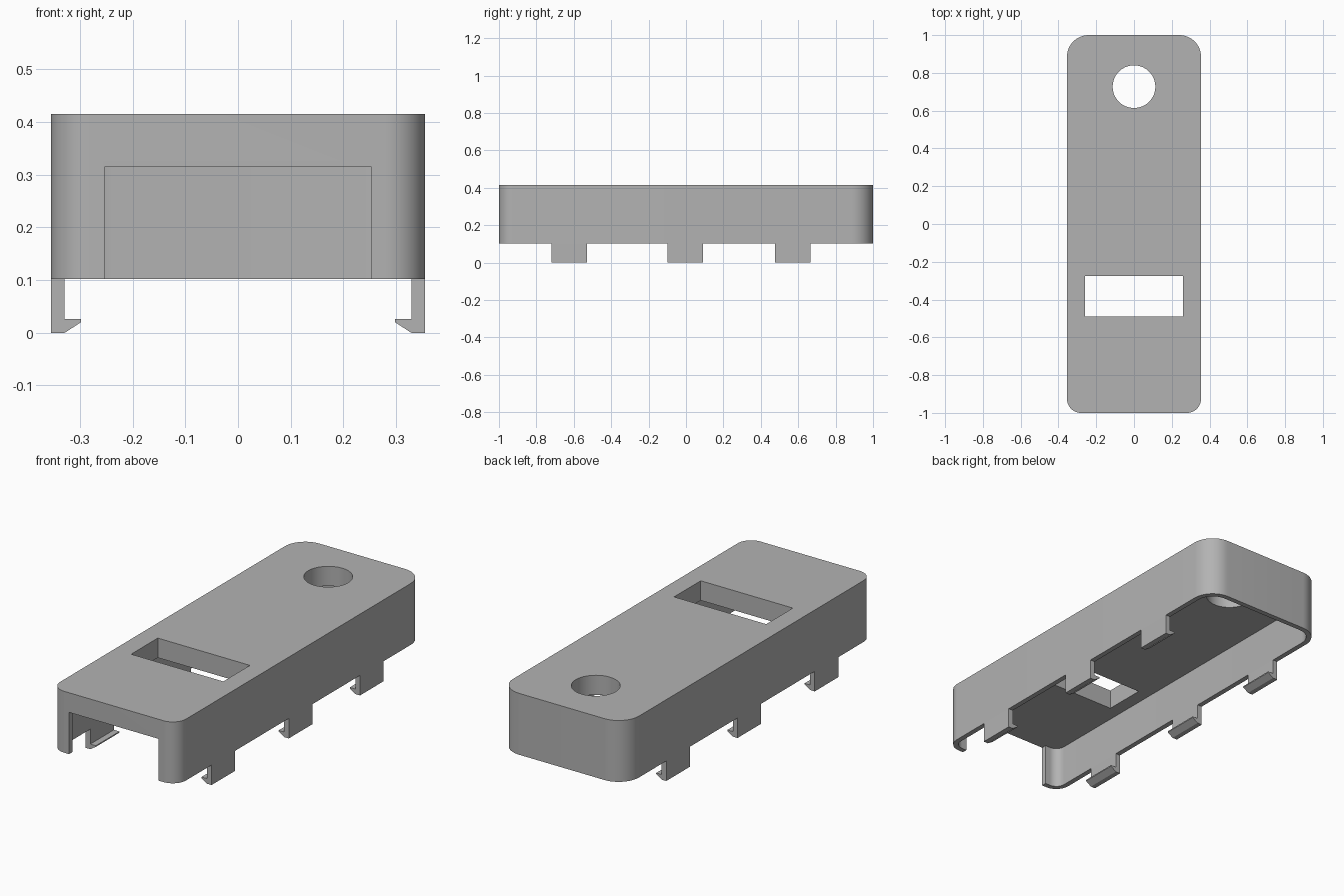
import bpy, bmesh, math
from mathutils import Vector

cube = bpy.data.objects.get("Cube")
if cube:
    bpy.data.objects.remove(cube, do_unlink=True)

GREY = (0.45, 0.45, 0.45, 1)
grey = bpy.data.materials.new("plain grey")
grey.use_nodes = True
grey.diffuse_color = GREY
grey.node_tree.nodes["Principled BSDF"].inputs["Base Color"].default_value = GREY

HALF_W, HALF_L = 0.355, 1.0
RIM, CEILING, TOP = 0.102, 0.315, 0.415
WALL = 0.026


def rounded_outline(half_w, half_l, front_r, back_r, steps=12):
    """Counter-clockwise rounded rectangle with separate front and back radii."""
    corners = [(1, 1, back_r), (-1, 1, back_r), (-1, -1, front_r), (1, -1, front_r)]
    points = []
    for i, (sx, sy, r) in enumerate(corners):
        for k in range(steps + 1):
            a = math.pi / 2 * (i + k / steps)
            points.append((sx * (half_w - r) + r * math.cos(a),
                           sy * (half_l - r) + r * math.sin(a)))
    return points


def rectangle(x0, x1, y0, y1):
    return [(x0, y0), (x1, y0), (x1, y1), (x0, y1)]


def prism(name, points, start, end, along_y=False):
    """Extrude an xy outline along z, or an xz profile along y."""
    bm = bmesh.new()
    place = (lambda p: (p[0], start, p[1])) if along_y else (lambda p: (p[0], p[1], start))
    face = bm.faces.new([bm.verts.new(place(p)) for p in points])
    moved = bmesh.ops.extrude_face_region(bm, geom=[face])["geom"]
    shift = Vector((0, end - start, 0)) if along_y else Vector((0, 0, end - start))
    bmesh.ops.translate(bm, vec=shift,
                        verts=[v for v in moved if isinstance(v, bmesh.types.BMVert)])
    bmesh.ops.recalc_face_normals(bm, faces=bm.faces)
    mesh = bpy.data.meshes.new(name)
    bm.to_mesh(mesh)
    bm.free()
    mesh.materials.append(grey)
    obj = bpy.data.objects.new(name, mesh)
    bpy.context.collection.objects.link(obj)
    return obj


def select_only(obj):
    bpy.ops.object.select_all(action='DESELECT')
    obj.select_set(True)
    bpy.context.view_layer.objects.active = obj


def cut(target, cutter):
    mod = target.modifiers.new("cut", 'BOOLEAN')
    mod.operation, mod.solver, mod.object = 'DIFFERENCE', 'EXACT', cutter
    select_only(target)
    bpy.ops.object.modifier_apply(modifier=mod.name)
    bpy.data.objects.remove(cutter, do_unlink=True)


# Housing: rounded block hollowed from below
FRONT_R, BACK_R = 0.075, 0.115
housing = prism("housing", rounded_outline(HALF_W, HALF_L, FRONT_R, BACK_R), RIM, TOP)
cut(housing, prism("cavity_cutter",
                   rounded_outline(HALF_W - WALL, HALF_L - WALL, FRONT_R - WALL, BACK_R - WALL),
                   0, CEILING))

# Front doorway, up to the ceiling
cut(housing, prism("doorway_cutter", rectangle(-0.253, 0.253, -1.1, -0.9), 0, CEILING))

# Slot and round hole through the top
cut(housing, prism("slot_cutter", rectangle(-0.26, 0.26, -0.49, -0.275), 0.2, 0.5))
circle = [(0.113 * math.cos(a), 0.727 + 0.113 * math.sin(a))
          for a in (math.tau * k / 64 for k in range(64))]
cut(housing, prism("hole_cutter", circle, 0.2, 0.5))
select_only(housing)
bpy.ops.object.shade_smooth_by_angle(angle=math.radians(30))

# Snap clips: legs with inward hooks, mirrored to both sides
inner = HALF_W - WALL
tip = inner - 0.031
clip_profile = [(HALF_W, 0), (inner, 0), (tip, 0.02), (tip, 0.026),
                (inner, 0.026), (inner, RIM), (HALF_W, RIM)]
for place, y in (("front", -0.625), ("middle", -0.003), ("back", 0.571)):
    clip = prism(place + "_clips", clip_profile, y - 0.095, y + 0.095, along_y=True)
    clip.modifiers.new("both sides", 'MIRROR')
